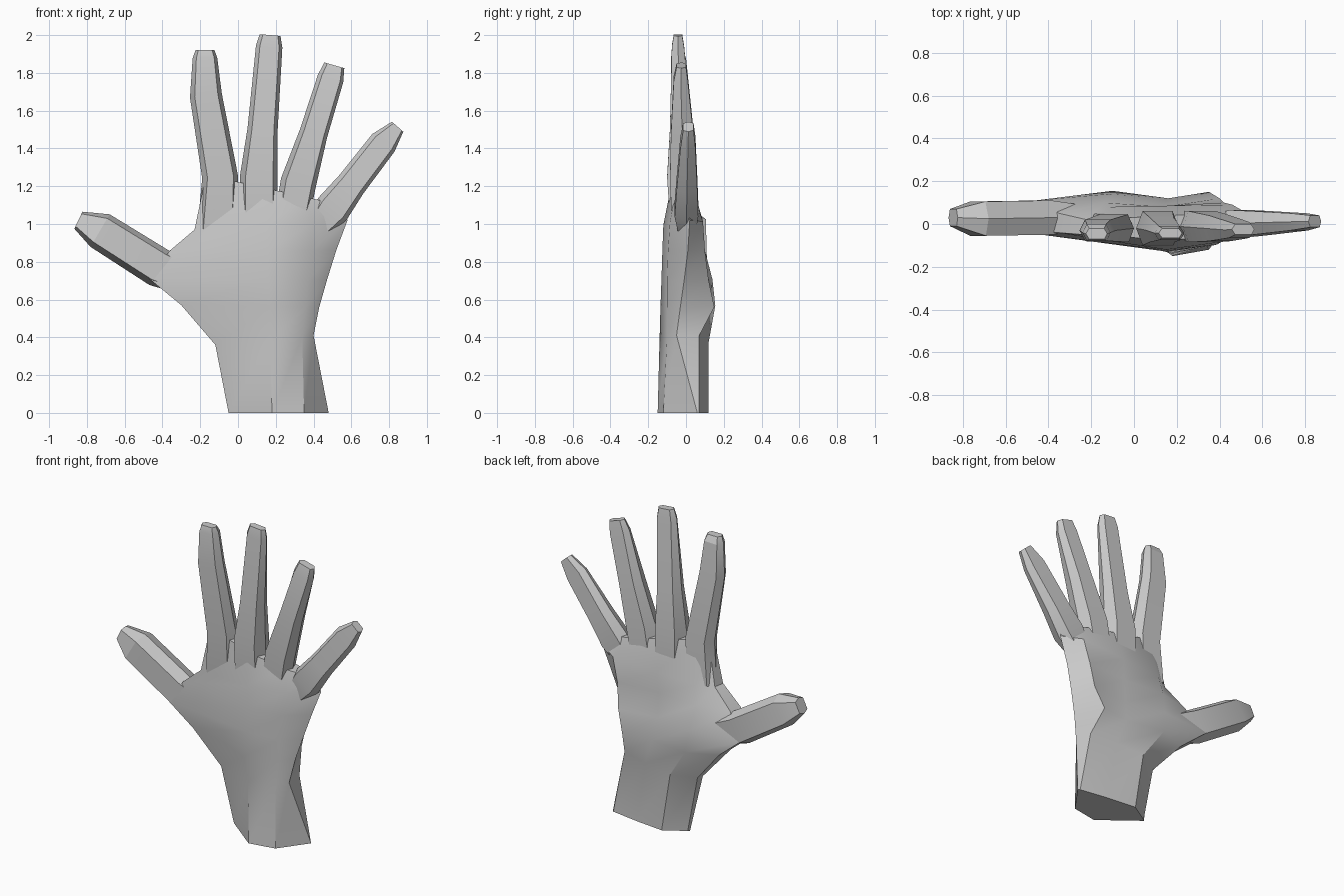
import bpy
import bmesh
from mathutils import Vector

default_cube = bpy.data.objects.get("Cube")
if default_cube:
    bpy.data.objects.remove(default_cube, do_unlink=True)

# One plain grey for the whole hand
grey = bpy.data.materials.new("plain_grey")
grey.use_nodes = True
colour = (0.6, 0.6, 0.6, 1)
grey.diffuse_color = colour
grey.node_tree.nodes["Principled BSDF"].inputs["Base Color"].default_value = colour


def loft(name, rings, smooth_angle):
    """Skin a list of equal-length point rings and close both ends."""
    bm = bmesh.new()
    loops = [[bm.verts.new(point) for point in ring] for ring in rings]
    for lower, upper in zip(loops, loops[1:]):
        for i in range(len(lower)):
            j = (i + 1) % len(lower)
            bm.faces.new((lower[i], lower[j], upper[j], upper[i]))
    bm.faces.new(loops[0])
    bm.faces.new(loops[-1])
    bmesh.ops.recalc_face_normals(bm, faces=bm.faces)
    mesh = bpy.data.meshes.new(name)
    bm.to_mesh(mesh)
    bm.free()
    mesh.materials.append(grey)
    obj = bpy.data.objects.new(name, mesh)
    bpy.context.collection.objects.link(obj)
    bpy.ops.object.select_all(action="DESELECT")
    obj.select_set(True)
    bpy.context.view_layer.objects.active = obj
    bpy.ops.object.shade_smooth_by_angle(angle=smooth_angle)
    return obj


def palm_ring(z_right, z_left, outline):
    """Place an (x, y) outline on a plane that tilts from right to left."""
    x_right = min(x for x, y in outline)
    x_left = max(x for x, y in outline)
    ring = []
    for x, y in outline:
        t = (x - x_right) / (x_left - x_right)
        ring.append(Vector((x, y, z_right + (z_left - z_right) * t)))
    return ring


def digit(name, sections):
    """Six-sided finger from (x, z, width, y_front, y_back) sections."""
    centres = [Vector((s[0], 0, s[1])) for s in sections]
    rings = []
    for i, (x, z, width, front, back) in enumerate(sections):
        before = centres[max(i - 1, 0)]
        after = centres[min(i + 1, len(centres) - 1)]
        along = (after - before).normalized()
        side = Vector((along.z, 0, -along.x)) * width / 2
        middle = (front + back) / 2
        profile = ((-1, middle), (-0.7, front), (0.75, front),
                   (1, middle), (0.7, back), (-0.7, back))
        rings.append([centres[i] + side * s + Vector((0, y, 0)) for s, y in profile])
    return loft(name, rings, 0.35)


# Palm and wrist: right edge, two knuckle ridges, left edge, heel, hollow, thumb pad
loft("palm_and_wrist", [
    palm_ring(0, 0, [(-.05, .03), (.18, -.15), (.35, -.12), (.48, .06),
                     (.47, .07), (.28, .1), (.09, .12), (-.04, .04)]),
    palm_ring(.36, .41, [(-.12, 0), (.17, -.14), (.34, -.1), (.4, -.05),
                         (.39, .07), (.22, .1), (.03, .12), (-.11, .04)]),
    palm_ring(.57, .56, [(-.3, -.03), (.17, -.135), (.36, -.1), (.43, -.03),
                         (.35, .15), (.16, .12), (-.1, .155), (-.29, .08)]),
    palm_ring(.71, .7, [(-.47, -.045), (.16, -.13), (.37, -.1), (.47, -.01),
                        (.4, .12), (.14, .09), (-.12, .14), (-.46, .11)]),
    palm_ring(.86, .86, [(-.36, -.04), (.16, -.125), (.39, -.095), (.52, .01),
                         (.42, .1), (.14, .08), (-.14, .1), (-.35, .05)]),
    palm_ring(.97, 1.02, [(-.23, -.05), (.15, -.12), (.4, -.085), (.58, .02),
                          (.46, .09), (.15, .085), (-.12, .08), (-.22, .02)]),
    palm_ring(1.26, 1.1, [(-.17, -.04), (.12, -.08), (.36, -.06), (.55, .01),
                          (.4, .045), (.15, .04), (-.09, .025), (-.16, 0)]),
], 0.6)

# Thumb and fingers, each from its root to its tip
digit("thumb", [(-.2, .68, .16, -.03, .08), (-.42, .77, .21, -.05, .11),
                (-.73, .965, .2, -.055, .105), (-.845, 1.02, .1, -.01, .07)])
digit("index_finger", [(-.11, .97, .21, -.06, .05), (-.095, 1.25, .19, -.085, .045),
                       (-.17, 1.68, .17, -.08, .02), (-.175, 1.88, .13, -.08, 0),
                       (-.175, 1.92, .1, -.07, -.02)])
digit("middle_finger", [(.11, 1.02, .2, -.085, .06), (.11, 1.25, .2, -.1, .06),
                        (.13, 1.5, .16, -.085, .03), (.165, 1.94, .14, -.075, -.01),
                        (.17, 2.0, .11, -.065, -.02)])
digit("ring_finger", [(.28, 1.0, .18, -.07, .06), (.32, 1.22, .19, -.085, .06),
                      (.4, 1.48, .15, -.08, .04), (.49, 1.77, .14, -.065, .01),
                      (.51, 1.84, .11, -.05, 0)])
digit("little_finger", [(.42, .98, .14, -.04, .05), (.5, 1.08, .19, -.06, .065),
                        (.6, 1.21, .16, -.05, .06), (.77, 1.43, .15, -.03, .05),
                        (.845, 1.515, .08, -.015, .04)])
